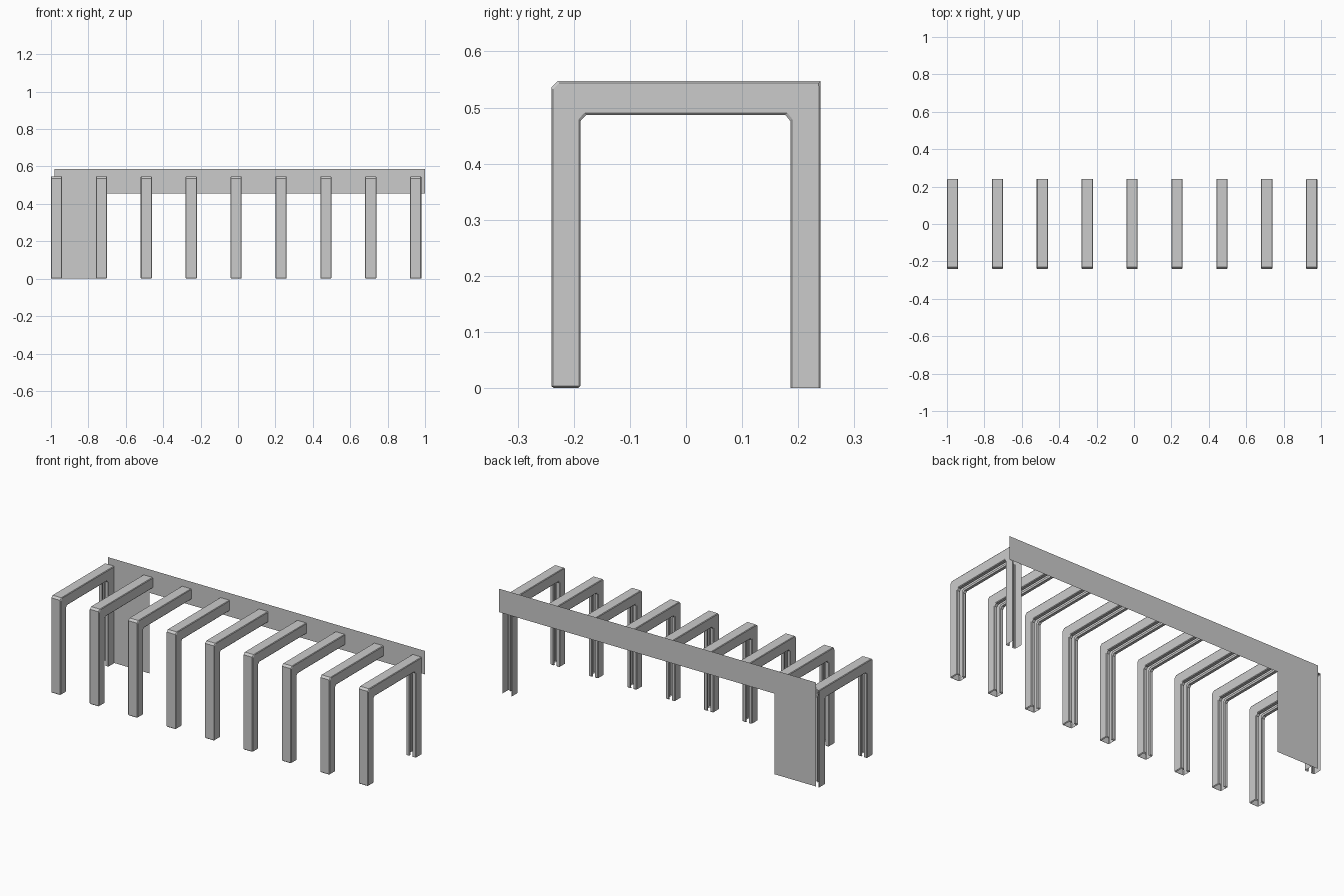
import bpy, bmesh

if "Cube" in bpy.data.objects:
    bpy.data.objects.remove(bpy.data.objects["Cube"])

HALF = 0.03      # half width of a frame
TOP, UNDER = 0.547, 0.487
FRONT, BACK = -0.24, 0.24

# Slotted channel section: (across, depth) with depth 0 = outer face, 1 = inner face
half_section = [(0.027, 0.0), (HALF, 0.06), (HALF, 0.94), (0.027, 1.0), (0.011, 1.0), (0.011, 0.8)]
section = [(-u, v) for u, v in reversed(half_section)] + half_section


def finish(bm, name):
    bmesh.ops.recalc_face_normals(bm, faces=bm.faces)
    mesh = bpy.data.meshes.new(name)
    bm.to_mesh(mesh)
    bm.free()
    obj = bpy.data.objects.new(name, mesh)
    bpy.context.collection.objects.link(obj)
    return obj


def sweep(bm, x, stations, open_back=False):
    """Sweep the channel section; a station is (outer yz, inner yz, scale)."""
    rings = []
    for (oy, oz), (iy, iz), s in stations:
        ring = []
        for u, v in section:
            w = 0.5 + (v - 0.5) * s
            ring.append(bm.verts.new((x + u * s, oy + (iy - oy) * w, oz + (iz - oz) * w)))
        rings.append(ring)
    mid = len(half_section) - 1
    for a, b in zip(rings, rings[1:]):
        for i in range(len(section) - 1):
            if open_back and i == mid:
                continue
            bm.faces.new((a[i], a[i + 1], b[i + 1], b[i]))


# Front leg, chamfered corner and cross beam
front_path = [
    ((FRONT, 0.0), (-0.188, 0.0), 0.84),
    ((FRONT, 0.004), (-0.188, 0.004), 1),
    ((FRONT, 0.536), (-0.188, 0.476), 1),
    ((-0.229, TOP), (-0.178, UNDER), 1),
]
# Beam butting against the panel, or turning down into a rear leg
butt_end = [((BACK, TOP), (BACK, UNDER), 1)]
rear_turn = [((BACK, TOP), (0.177, UNDER), 1)]
rear_path = [
    ((BACK, TOP), (0.177, UNDER), 1),
    ((BACK, 0.54), (0.186, 0.476), 1),
    ((BACK, 0.0), (0.186, 0.0), 1),
]

for n in range(9):
    x = -0.97 + 0.24 * n
    is_end = n in (0, 8)
    bm = bmesh.new()
    sweep(bm, x, front_path + (rear_turn if is_end else butt_end))
    if is_end:
        sweep(bm, x, rear_path, open_back=True)
        bmesh.ops.remove_doubles(bm, verts=bm.verts, dist=0.0003)
    finish(bm, f"frame_{n + 1}")

# Thin back panel: long fascia with a full-height part at the left end
bm = bmesh.new()
outline = [(-0.98, 0), (-0.72, 0), (-0.72, 0.455), (1.0, 0.455), (1.0, 0.587), (-0.98, 0.587)]
bm.faces.new([bm.verts.new((x, BACK, z)) for x, z in outline])
finish(bm, "back_panel")
